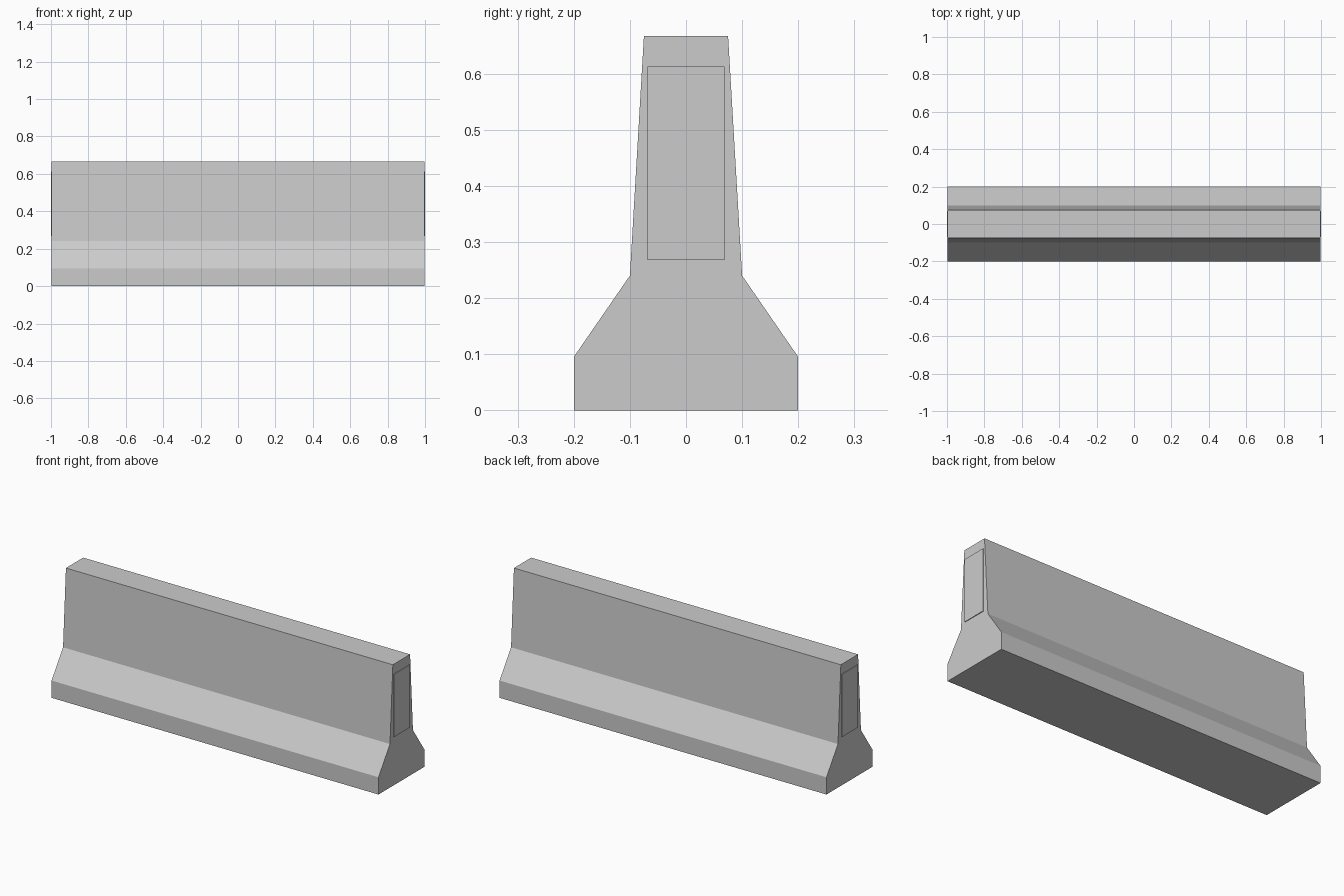
import bpy
import bmesh

cube = bpy.data.objects.get("Cube")
if cube:
    bpy.data.objects.remove(cube, do_unlink=True)

concrete = bpy.data.materials.new("concrete grey")
concrete.use_nodes = True
colour = (0.6, 0.6, 0.6, 1.0)
concrete.diffuse_color = colour
concrete.node_tree.nodes["Principled BSDF"].inputs["Base Color"].default_value = colour


def extrude_profile(name, half, x0, x1):
    """Mirror a half outline of (y, z) points and extrude it along x."""
    outline = half + [(-y, z) for y, z in reversed(half)]
    bm = bmesh.new()
    face = bm.faces.new([bm.verts.new((x0, y, z)) for y, z in outline])
    grown = bmesh.ops.extrude_face_region(bm, geom=[face])["geom"]
    moved = [v for v in grown if isinstance(v, bmesh.types.BMVert)]
    bmesh.ops.translate(bm, verts=moved, vec=(x1 - x0, 0, 0))
    bmesh.ops.recalc_face_normals(bm, faces=bm.faces)
    mesh = bpy.data.meshes.new(name)
    bm.to_mesh(mesh)
    bm.free()
    mesh.materials.append(concrete)
    obj = bpy.data.objects.new(name, mesh)
    bpy.context.collection.objects.link(obj)
    return obj


BODY_END = 0.996

# Barrier wall with a wide foot, sloped shoulder and tapered stem
extrude_profile("barrier_body",
                [(0.2, 0), (0.2, 0.095), (0.1, 0.24), (0.075, 0.667)],
                -BODY_END, BODY_END)

# Thin raised plate on each end
for side, sign in (("left", 1), ("right", -1)):
    extrude_profile(side + "_end_plate", [(0.069, 0.268), (0.069, 0.613)],
                    sign * (BODY_END - 0.002), sign)
